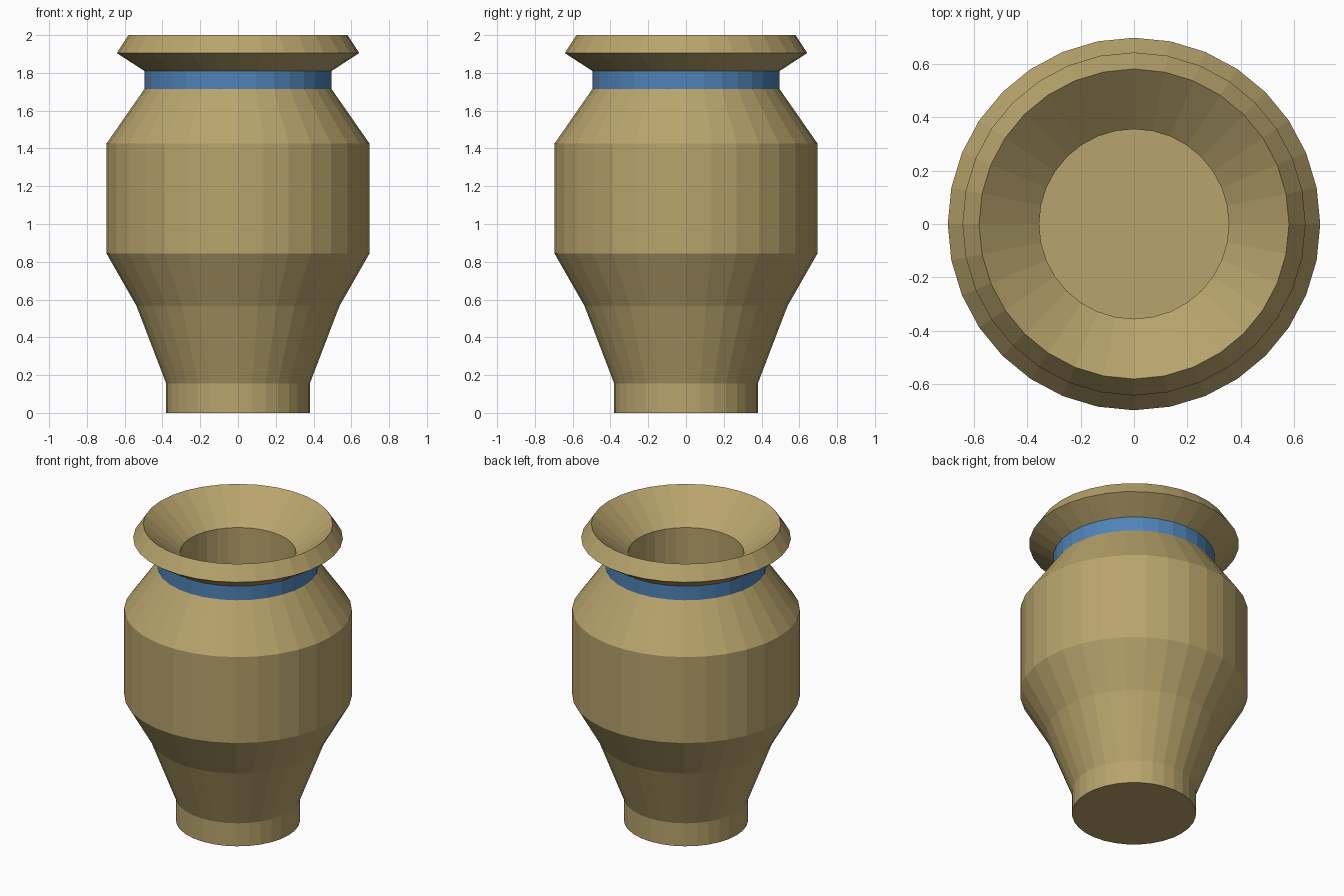
import bpy, bmesh, math

if "Cube" in bpy.data.objects:
    bpy.data.objects.remove(bpy.data.objects["Cube"])

SIDES = 32


def make_material(name, color):
    m = bpy.data.materials.new(name)
    m.diffuse_color = (*color, 1)
    m.use_nodes = True
    m.node_tree.nodes["Principled BSDF"].inputs["Base Color"].default_value = m.diffuse_color
    return m


clay = make_material("tan clay", (0.48, 0.37, 0.15))
blue = make_material("blue glaze", (0.08, 0.23, 0.48))

# Profile (radius, height): foot, belly, neck, rim, funnel mouth, inner well
profile = [(0.38, 0), (0.38, 0.155), (0.537, 0.565), (0.697, 0.845),
           (0.697, 1.425), (0.495, 1.715), (0.495, 1.81), (0.642, 1.905),
           (0.58, 2.0), (0.355, 1.81), (0.355, 1.0)]
NECK = 5  # profile segment that carries the blue band

bm = bmesh.new()
rings = [[bm.verts.new((r * math.cos(2 * math.pi * i / SIDES),
                        r * math.sin(2 * math.pi * i / SIDES), z))
          for i in range(SIDES)] for r, z in profile]

# Walls, with the neck band coloured blue
for k, (a, b) in enumerate(zip(rings, rings[1:])):
    for i in range(SIDES):
        j = (i + 1) % SIDES
        f = bm.faces.new((a[i], a[j], b[j], b[i]))
        f.material_index = 1 if k == NECK else 0

# Underside and inner floor
bm.faces.new(rings[0][::-1])
bm.faces.new(rings[-1])

mesh = bpy.data.meshes.new("vase")
bm.to_mesh(mesh)
bm.free()
mesh.materials.append(clay)
mesh.materials.append(blue)
bpy.context.collection.objects.link(bpy.data.objects.new("vase", mesh))
